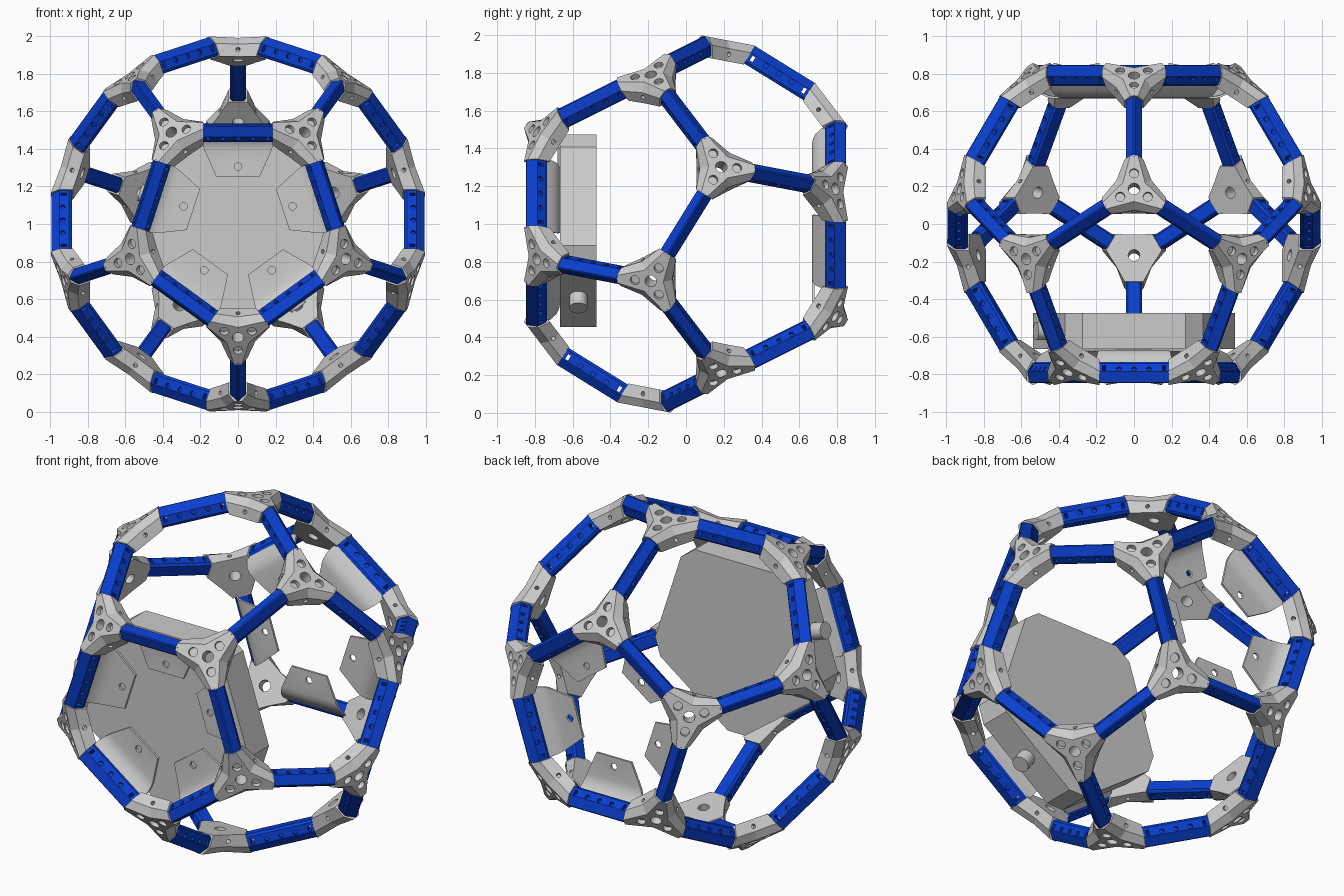
import bpy, bmesh
from math import sin, cos, pi, radians, sqrt
from mathutils import Matrix, Vector

if "Cube" in bpy.data.objects:
    bpy.data.objects.remove(bpy.data.objects["Cube"])

EDGE = 0.763                       # dodecahedron edge length
CENTRE = Vector((0, 0, 1))

blue = bpy.data.materials.new("blue_paint")
blue.diffuse_color = (0.003, 0.05, 0.62, 1)
blue.use_nodes = True
blue.node_tree.nodes["Principled BSDF"].inputs["Base Color"].default_value = blue.diffuse_color


def add(name, mesh, matrix=Matrix()):
    ob = bpy.data.objects.new(name, mesh)
    ob.matrix_world = matrix
    bpy.context.collection.objects.link(ob)
    return ob


def to_mesh(bm, name):
    bmesh.ops.recalc_face_normals(bm, faces=bm.faces)
    me = bpy.data.meshes.new(name)
    bm.to_mesh(me)
    bm.free()
    return me


def cyl(bm, pos, axis, r, length, seg=16):
    rot = Vector(axis).to_track_quat('Z', 'Y').to_matrix().to_4x4()
    bmesh.ops.create_cone(bm, cap_ends=True, segments=seg, radius1=r, radius2=r,
                          depth=length, matrix=Matrix.Translation(pos) @ rot)


def box(bm, pos, size):
    bmesh.ops.create_cube(bm, size=1, matrix=Matrix.Translation(pos) @ Matrix.Diagonal((*size, 1)))


def prism(pts, axis, start, end):
    """Extrude a closed outline along vector axis from start to end."""
    bm = bmesh.new()
    axis = Vector(axis)
    f = bm.faces.new([bm.verts.new(Vector(p) + axis * start) for p in pts])
    g = bmesh.ops.extrude_face_region(bm, geom=[f])
    moved = [v for v in g["geom"] if isinstance(v, bmesh.types.BMVert)]
    bmesh.ops.translate(bm, verts=moved, vec=axis * (end - start))
    bm.faces.new([v for v in f.verts]) if not f.is_valid else None
    return bm


def drilled(body, holes):
    """Cut the holes mesh out of the body mesh and return the result."""
    a, b = add("body_helper", body), add("cutter_helper", holes)
    b.hide_render = True
    mod = a.modifiers.new("holes", 'BOOLEAN')
    mod.object, mod.operation, mod.solver = b, 'DIFFERENCE', 'EXACT'
    dg = bpy.context.evaluated_depsgraph_get()
    me = bpy.data.meshes.new_from_object(a.evaluated_get(dg))
    bpy.data.objects.remove(a)
    bpy.data.objects.remove(b)
    return me


# Dodecahedron corners, front and back faces across y
corners = []
for side in (1, -1):
    for k in range(5):
        a = side * pi / 2 + k * 2 * pi / 5
        for r, y in ((0.8507, 1.1135), (1.3764, 0.2629)):
            corners.append(Vector((r * cos(a), side * y, r * sin(a))) * EDGE)
edges = [(p, q) for i, p in enumerate(corners) for q in corners[i + 1:]
         if (p - q).length < EDGE * 1.05]

# Beam: steep gabled bar with drilled sides and end slots
w = 0.043
outline = [(-w, -0.048), (-0.004, -0.005), (0.004, -0.005), (w, -0.048),
           (w, -0.1), (0.032, -0.114), (-0.032, -0.114), (-w, -0.1)]
body = to_mesh(prism([(0, y, z) for y, z in outline], (1, 0, 0), -0.192, 0.192), "beam_body")
bm = bmesh.new()
for x in (-0.08, 0, 0.08):
    for s in (1, -1):
        cyl(bm, (x, s * w, -0.066), (0, 1, 0), 0.013, 0.03, 12)
for x in (-0.16, 0.16):
    box(bm, (x, 0, -0.07), (0.017, 0.2, 0.03))
beam = drilled(body, to_mesh(bm, "beam_holes"))
beam.materials.clear()
beam.materials.append(blue)
for i, (p, q) in enumerate(edges):
    x, z = (q - p).normalized(), (p + q).normalized()
    m = Matrix((x, z.cross(x), z)).transposed().to_4x4()
    m.translation = (p + q) / 2 + CENTRE
    add(f"beam_{i + 1:02d}", beam, m)

# Corner joint: three-armed star lofted through three levels, with drilled faces
ca = 0.3568
sa = sqrt(1 - ca * ca)
d, u = Vector((sa, 0, -ca)), Vector((ca, 0, sa))
bm, holes = bmesh.new(), bmesh.new()
rings = []
# arm half width, depth below edge line, distance of the hollow between arms
for half, t, hollow in ((0.02, 0.003, 0.068), (0.051, 0.047, 0.108), (0.051, 0.12, 0.112)):
    tip = d * 0.197 - u * t
    ring = []
    for k in range(3):
        rot = Matrix.Rotation(k * 2 * pi / 3, 3, 'Z')
        for p in (tip - Vector((0, half, 0)), tip + Vector((0, half, 0)),
                  Vector((hollow * 0.5, hollow * sqrt(0.75), tip.z))):
            ring.append(bm.verts.new(rot @ p))
    rings.append(ring)
for a, b in zip(rings, rings[1:]):
    for i in range(9):
        bm.faces.new((a[i - 1], a[i], b[i], b[i - 1]))
bm.faces.new(rings[0])
bm.faces.new(rings[-1])
for k in range(3):
    rot = Matrix.Rotation(k * 2 * pi / 3, 3, 'Z')
    cyl(holes, rot @ Vector((0.085, 0, -0.07)), (0, 0, 1), 0.025, 0.06)
    cyl(holes, rot @ Vector((-0.098, 0, -0.145)), rot @ Vector((1, 0, -0.1)), 0.012, 0.06, 12)
cyl(holes, (0, 0, -0.12), (0, 0, 1), 0.031, 0.3, 20)
joint = drilled(to_mesh(bm, "joint_body"), to_mesh(holes, "joint_holes"))
for i, v in enumerate(corners):
    near = next(q if p == v else p for p, q in edges if v in (p, q))
    z = v.normalized()
    x = (near - v) - z * (near - v).dot(z)
    x.normalize()
    m = Matrix((x, z.cross(x), z)).transposed().to_4x4()
    m.translation = v + CENTRE
    add(f"corner_joint_{i + 1:02d}", joint, m)

# Mounting tab: bent plate tapering toward the face centre (radius, depth, half width)
strip = [(0.50, 0.745, 0.2), (0.475, 0.712, 0.2), (0.448, 0.686, 0.195), (0.42, 0.672, 0.188),
         (0.392, 0.667, 0.178), (0.25, 0.667, 0.115)]
bm = bmesh.new()
rows = []
for lift in (0, 0.013):
    rows.append([[bm.verts.new((s * h, y + lift, r)) for s in (-1, 1)] for r, y, h in strip])
lo, hi = rows
for i in range(len(strip) - 1):
    for layer in rows:
        bm.faces.new((layer[i][0], layer[i][1], layer[i + 1][1], layer[i + 1][0]))
    for s in (0, 1):
        bm.faces.new((lo[i][s], lo[i + 1][s], hi[i + 1][s], hi[i][s]))
for i in (0, -1):
    bm.faces.new((lo[i][0], lo[i][1], hi[i][1], hi[i][0]))
holes = bmesh.new()
cyl(holes, (0, 0.67, 0.305), (0, 1, 0), 0.02, 0.1)
tab = drilled(to_mesh(bm, "tab_body"), to_mesh(holes, "tab_hole"))
for k in range(5):
    spin = 2 * pi * k / 5
    base = Matrix.Translation(CENTRE)
    add(f"back_tab_{k + 1}", tab, base @ Matrix.Rotation(pi + spin, 4, 'Y'))
    add(f"front_tab_{k + 1}", tab, base @ Matrix.Rotation(spin, 4, 'Y') @ Matrix.Rotation(pi, 4, 'Z'))

# Pentagonal equipment case behind the front face, corners clipped
R, clip = 0.587, 0.07
pent = [Vector((R * cos(a), 0, R * sin(a))) for a in (-pi / 2 + k * 2 * pi / 5 for k in range(5))]
pts = []
for k, p in enumerate(pent):
    for q in (pent[k - 1], pent[(k + 1) % 5]):
        pts.append(CENTRE + p + (q - p).normalized() * clip)
add("equipment_case", to_mesh(prism(pts, (0, 1, 0), -0.666, -0.475), "equipment_case"))

# Round fittings on two sides of the case
for name, ang in (("lower_fitting", -54), ("left_fitting", 162)):
    n = Vector((cos(radians(ang)), 0, sin(radians(ang))))
    bm = bmesh.new()
    cyl(bm, CENTRE + n * 0.5 + Vector((0, -0.57, 0)), n, 0.048, 0.1, 24)
    add(name, to_mesh(bm, name))

# Smooth the round walls, keep edges sharp
bpy.ops.object.select_all(action='DESELECT')
for ob in bpy.data.objects:
    if ob.name in ("lower_fitting", "left_fitting", "back_tab_1"):
        ob.select_set(True)
        bpy.context.view_layer.objects.active = ob
bpy.ops.object.shade_smooth_by_angle(angle=radians(28))
